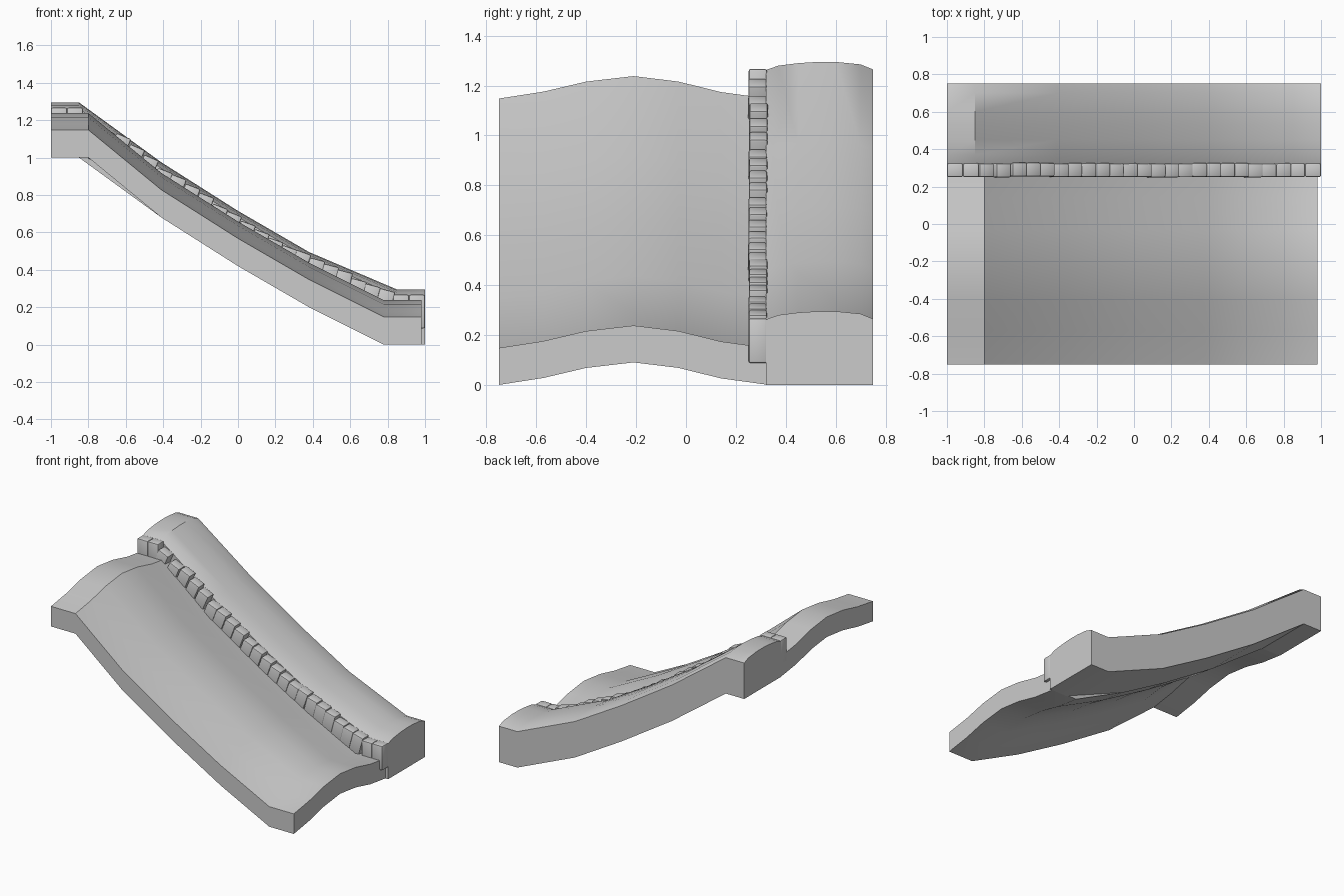
import bpy, bmesh, math, random
from mathutils import Matrix

random.seed(4)
cube = bpy.data.objects.get("Cube")
if cube:
    bpy.data.objects.remove(cube)

grey = bpy.data.materials.new("stone_grey")
grey.use_nodes = True
grey.diffuse_color = (0.6, 0.6, 0.6, 1)
grey.node_tree.nodes["Principled BSDF"].inputs["Base Color"].default_value = (0.6, 0.6, 0.6, 1)


def add_object(name, bm, angle):
    bmesh.ops.recalc_face_normals(bm, faces=bm.faces)
    mesh = bpy.data.meshes.new(name)
    bm.to_mesh(mesh)
    bm.free()
    mesh.materials.append(grey)
    ob = bpy.data.objects.new(name, mesh)
    bpy.context.collection.objects.link(ob)
    bpy.ops.object.select_all(action='DESELECT')
    ob.select_set(True)
    bpy.context.view_layer.objects.active = ob
    bpy.ops.object.shade_smooth_by_angle(angle=math.radians(angle))
    return ob


def sweep(name, path, top, bottom):
    """Carry a closed y-z section down an x-z path."""
    section = top + bottom[::-1]
    bm = bmesh.new()
    rings = [[bm.verts.new((x, y, z + h)) for y, h in section] for x, z in path]
    n, m = len(section), len(top)
    for a, b in zip(rings, rings[1:]):
        for i in range(n):
            j = (i + 1) % n
            bm.faces.new((a[i], a[j], b[j], b[i]))
    for ring in (rings[0], rings[-1]):
        for i in range(m - 1):
            bm.faces.new((ring[i], ring[i + 1], ring[n - 2 - i], ring[n - 1 - i]))
    return add_object(name, bm, 35)


# Road with a cambered section
slope = [(-0.41, 0.68), (0, 0.42), (0.38, 0.2)]
road_path = [(-1, 1), (-0.8, 1)] + slope + [(0.78, 0), (0.98, 0)]
camber = [(-0.75, 0), (-0.57, 0.028), (-0.4, 0.068), (-0.21, 0.09),
          (-0.03, 0.068), (0.14, 0.026), (0.33, 0)]
sweep("road", road_path, [(y, h + 0.148) for y, h in camber], camber)

# Pavement with a rounded top and flat underside
walk_path = [(-1, 1), (-0.85, 1)] + slope + [(0.85, 0), (1, 0)]
walk_top = [(0.32, 0.262), (0.37, 0.28), (0.45, 0.29), (0.53, 0.295),
            (0.6, 0.295), (0.7, 0.285), (0.75, 0.265)]
sweep("pavement", walk_path, walk_top, [(y, 0) for y, h in walk_top])


def ground(x):
    for (xa, za), (xb, zb) in zip(walk_path, walk_path[1:]):
        if x <= xb:
            return za + (zb - za) * (x - xa) / (xb - xa), (zb - za) / (xb - xa)
    return 0, 0


# Row of kerb stones, each tilted a little less than the slope
bm = bmesh.new()
places = [-0.957, -0.872, -0.785, -0.695]
places += [-0.61 + 0.074 * i for i in range(19)] + [0.8, 0.872, 0.957]
for x in places:
    z, grade = ground(x)
    tilt = -math.atan(grade) * 0.65
    lift = random.uniform(-0.012, 0.012) if grade else 0
    if -0.65 < x < -0.42:
        lift += 0.025
    height = 0.18
    top = z + 0.267 + lift
    mat = (Matrix.Translation((x, 0.288 + lift * 0.15, top))
           @ Matrix.Rotation(tilt, 4, 'Y')
           @ Matrix.Translation((0, 0, -height / 2))
           @ Matrix.Diagonal((0.086, 0.074, height, 1)))
    verts = bmesh.ops.create_cube(bm, size=1, matrix=mat)["verts"]
    edges = list({e for v in verts for e in v.link_edges})
    bmesh.ops.bevel(bm, geom=edges, offset=0.009, segments=2, affect='EDGES', profile=0.5)
add_object("kerb_stones", bm, 40)
